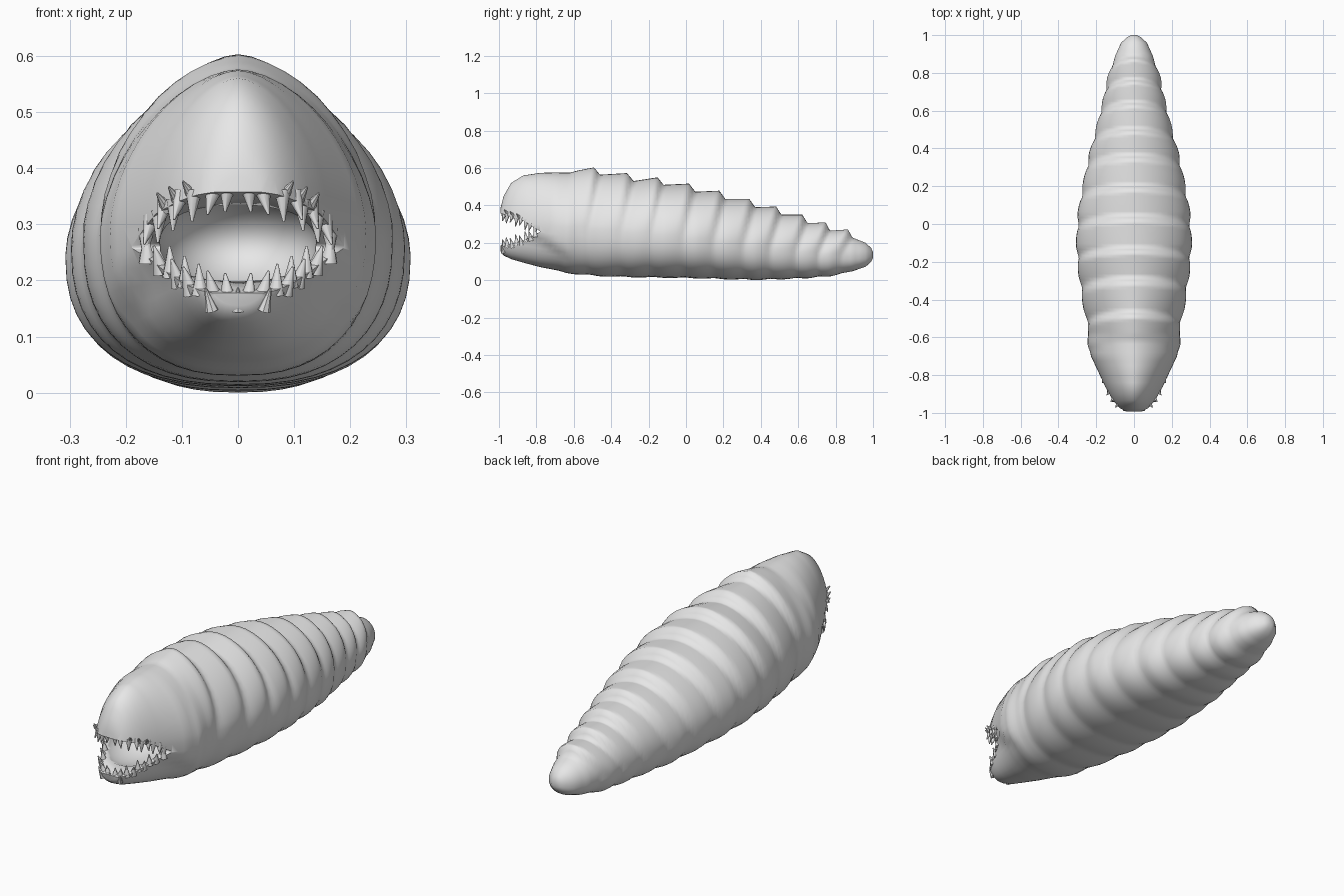
import bpy, bmesh, math
from mathutils import Vector, Matrix

if "Cube" in bpy.data.objects:
    bpy.data.objects.remove(bpy.data.objects["Cube"])

skin = bpy.data.materials.new("grey_skin")
skin.diffuse_color = (0.8, 0.8, 0.8, 1)
skin.use_nodes = True
skin.node_tree.nodes["Principled BSDF"].inputs["Base Color"].default_value = skin.diffuse_color

# Body stations: y, top z, bottom z, half width, section roundness
STATIONS = [
    (-.992, .385, .155, .062, 2.0), (-.975, .450, .132, .084, 1.9),
    (-.935, .520, .113, .114, 1.8), (-.870, .560, .094, .148, 1.75),
    (-.780, .574, .070, .190, 1.75), (-.700, .576, .055, .228, 1.75),
    (-.640, .575, .043, .238, 1.75), (-.580, .575, .036, .230, 1.7),
    (-.460, .564, .026, .255, 1.7), (-.280, .530, .020, .282, 1.8),
    (-.120, .510, .018, .297, 1.87), (.050, .473, .015, .289, 1.87),
    (.210, .435, .010, .261, 1.87), (.370, .390, .006, .228, 1.87),
    (.510, .350, .010, .190, 1.9), (.650, .305, .016, .156, 1.9),
    (.770, .265, .026, .131, 1.9), (.890, .228, .048, .100, 1.95),
    (.960, .200, .072, .068, 2.0), (.990, .172, .098, .035, 2.0),
    (1.00, .150, .118, .015, 2.0)]
# Rear edges of the overlapping back plates
EDGES = [-.62, -.46, -.28, -.12, .05, .21, .37, .51, .65, .77, .89]
SIDES = 48


def station(y, sweep):
    """Interpolated body measures with the plate steps added."""
    i = 0
    while i < len(STATIONS) - 2 and STATIONS[i + 1][0] < y:
        i += 1
    a, b = STATIONS[i], STATIONS[i + 1]
    f = min(1, max(0, (y - a[0]) / (b[0] - a[0])))
    top, bot, w, n = [a[k] + (b[k] - a[k]) * f for k in range(1, 5)]
    yp = y + sweep
    for e0, e1 in zip(EDGES, EDGES[1:]):
        if e0 <= yp < e1:
            t = (yp - e0) / (e1 - e0)
            ramp = t / .8 if t < .8 else (1 - t) / .2
            top += .036 * ramp
            w += .010 * math.sin(math.pi * t) + .003 * ramp
            bot -= .006 * math.sin(math.pi * t)
    return top, bot, w, n


def section(y, a):
    c, s = math.cos(a), math.sin(a)
    # plate edges run forward as they go down the flanks
    top, bot, w, n = station(y, .06 * min(1, 1 - s) if y > -.7 else 0)
    mid = bot + .45 * (top - bot)
    p = 2 / (n if s > 0 else 2.4)
    x = w * math.copysign(abs(c) ** p, c)
    z = mid + (top - mid if s > 0 else mid - bot) * math.copysign(abs(s) ** p, s)
    # cheek fold: the lower jaw is tucked in under the cheeks
    fold = .25 - .6 * max(0, y + .8)
    if y < -.60 and z < fold:
        tuck = min(1, (fold - z) / .035) * math.sin(math.pi * min(1, (-.60 - y) / .39))
        x *= 1 - .14 * tuck
    return Vector((x, y, z))


def make(name, bm):
    bmesh.ops.recalc_face_normals(bm, faces=bm.faces)
    me = bpy.data.meshes.new(name)
    bm.to_mesh(me)
    bm.free()
    me.materials.append(skin)
    ob = bpy.data.objects.new(name, me)
    bpy.context.collection.objects.link(ob)
    return ob


def activate(ob):
    bpy.ops.object.select_all(action='DESELECT')
    ob.select_set(True)
    bpy.context.view_layer.objects.active = ob


# Body loft
ys = [s[0] for s in STATIONS if s[0] < -.66 or s[0] > .89]
ys += [-.955, -.90, -.84, -.81, -.75, -.725, -.68, .925, .975]
for e0, e1 in zip(EDGES, EDGES[1:]):
    ys += [e0 + (e1 - e0) * t / 10 for t in range(10)]
ys = sorted(set(ys + [-.65, -.635, .89, .905]))
bm = bmesh.new()
rings = [[bm.verts.new(section(y, 2 * math.pi * k / SIDES)) for k in range(SIDES)] for y in ys]
for r0, r1 in zip(rings, rings[1:]):
    for k in range(SIDES):
        j = (k + 1) % SIDES
        bm.faces.new((r0[k], r0[j], r1[j], r1[k]))
bm.faces.new(rings[0])
bm.faces.new(rings[-1])
body = make("segmented_body", bm)

# Mouth opening: side wedge and inner throat
UPPER = [(-1.1, .375), (-.99, .357), (-.87, .318), (-.78, .262)]
LOWER = [(-1.1, .150), (-.99, .178), (-.87, .212), (-.78, .258)]


def lip_z(line, y):
    for (y0, z0), (y1, z1) in zip(line, line[1:]):
        if y <= y1:
            return z0 + (z1 - z0) * (y - y0) / (y1 - y0)
    return line[-1][1]


bm = bmesh.new()
outline = UPPER + LOWER[::-1]
sides = [[bm.verts.new((x, y, z)) for y, z in outline] for x in (-.4, .4)]
for s in sides:
    bm.faces.new(s)
for k in range(len(outline)):
    j = (k + 1) % len(outline)
    bm.faces.new((sides[0][k], sides[0][j], sides[1][j], sides[1][k]))
wedge = make("mouth_cutter", bm)

bm = bmesh.new()
bmesh.ops.create_uvsphere(bm, u_segments=32, v_segments=20, radius=1)
bm.transform(Matrix.Translation((0, -.79, .267)) @ Matrix.Diagonal((.14, .19, .094, 1)))
throat = make("throat_cutter", bm)

activate(body)
for cutter in (wedge, throat):
    cutter.hide_render = True
    mod = body.modifiers.new("cut", 'BOOLEAN')
    mod.operation = 'DIFFERENCE'
    mod.solver = 'EXACT'
    mod.object = cutter
    bpy.ops.object.modifier_apply(modifier=mod.name)
    bpy.data.objects.remove(cutter)
bpy.ops.object.shade_smooth_by_angle(angle=math.radians(72))


# Teeth
def half_width(y, z):
    pts = [section(y, -math.pi / 2 + math.pi * k / 60) for k in range(61)]
    return min(pts, key=lambda p: abs(p.z - z)).x


def add_tooth(bm, base, direction, length, radius):
    d = Vector(direction).normalized()
    rot = d.to_track_quat('Z', 'Y').to_matrix().to_4x4()
    mat = Matrix.Translation(Vector(base) + d * (length / 2 - .014)) @ rot
    bmesh.ops.create_cone(bm, cap_ends=True, segments=8, radius1=radius,
                          radius2=.002, depth=length, matrix=mat)


def tooth_row(name, line, up):
    bm = bmesh.new()
    for m in (-1, 1):
        # front teeth
        add_tooth(bm, (m * .020, -.976, lip_z(line, -.976)), (m * .1, -.1, up), .045, .015)
        add_tooth(bm, (m * .046, -.972, lip_z(line, -.972)), (m * .25, -.25, up), .05, .016)
        # side teeth: an inner row, with a splayed outer row between
        for k, y in enumerate((-.955, -.93, -.905, -.88, -.855, -.83, -.805)):
            z = lip_z(line, y)
            x = half_width(y, z)
            if k % 2:
                add_tooth(bm, (m * (x - .010), y, z - up * .006), (m * .3, -.3, up), .052, .016)
            else:
                add_tooth(bm, (m * (x - .014), y, z), (m * .05, -.15, up), .056, .016)
    ob = make(name, bm)
    activate(ob)
    bpy.ops.object.shade_smooth_by_angle(angle=math.radians(60))


tooth_row("upper_teeth", UPPER, -1)
tooth_row("lower_teeth", LOWER, 1)

# Small outward spikes on the chin and the upper lip
bm = bmesh.new()
for x in (-.05, 0, .05):
    add_tooth(bm, (x, -.980, .160), (x * 6, -.35, 1), .042, .013)
for y in (-.955, -.925, -.89):
    z = lip_z(UPPER, y) + .012
    for m in (-1, 1):
        add_tooth(bm, (m * (half_width(y, z) - .004), y, z), (m * .4, -.5, .6), .042, .013)
make("lip_spikes", bm)
